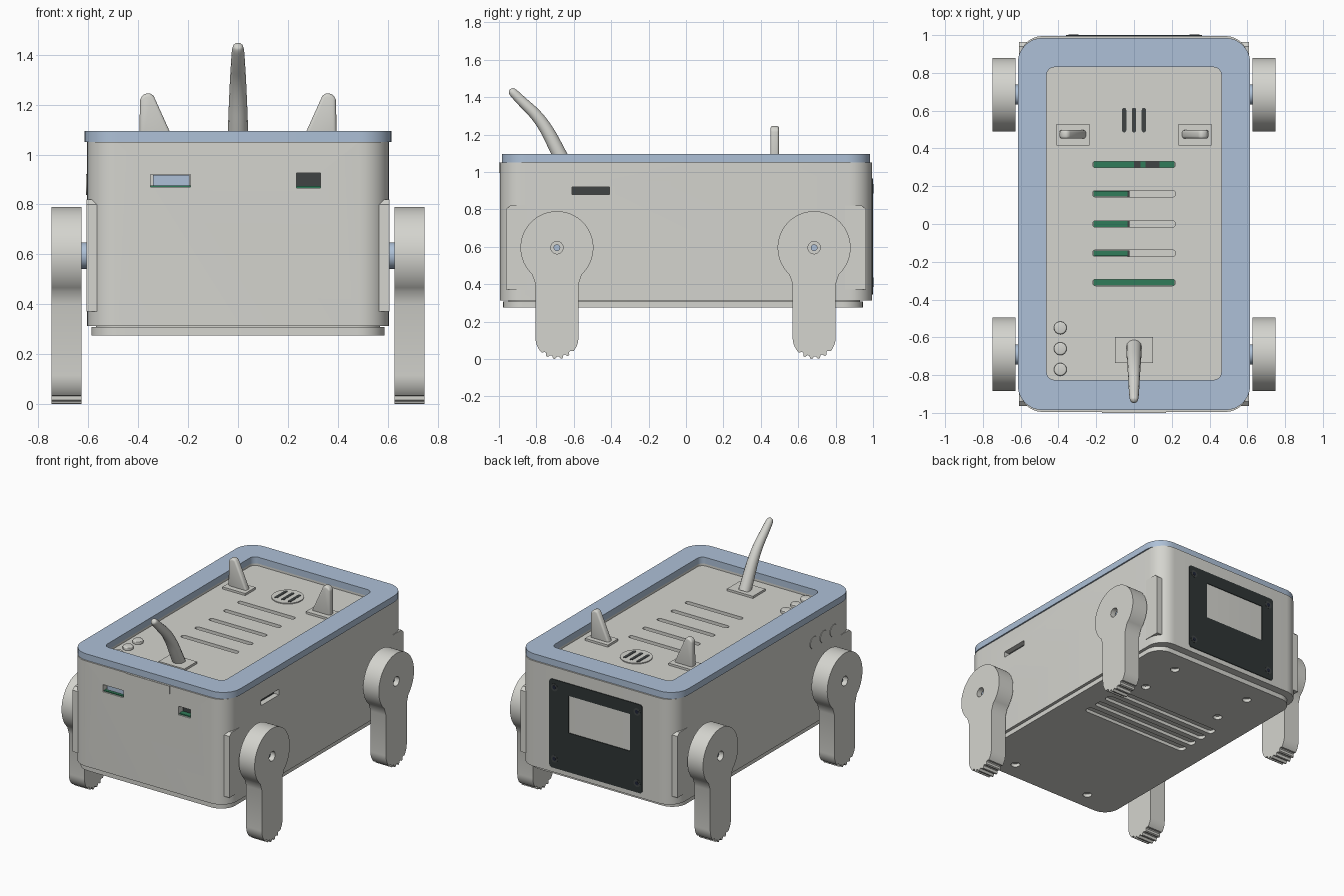
import bpy, bmesh
from math import sin, cos, pi, radians

old = bpy.data.objects.get("Cube")
if old:
    bpy.data.objects.remove(old, do_unlink=True)


def material(name, r, g, b):
    m = bpy.data.materials.new(name)
    m.use_nodes = True
    m.diffuse_color = (r, g, b, 1)
    node = next(n for n in m.node_tree.nodes if n.type == 'BSDF_PRINCIPLED')
    node.inputs["Base Color"].default_value = (r, g, b, 1)
    node.inputs["Roughness"].default_value = 0.6
    return m


GREY = material("warm grey", .66, .66, .62)
BLUE = material("pale blue", .42, .53, .68)
GREEN = material("board green", .03, .2, .1)
DARK = material("charcoal", .05, .056, .056)
PANEL = material("dark panel", .028, .036, .036)
NAVY = material("screen navy", .014, .018, .036)


# Outlines in a plane
def arc(cx, cy, r, a0, a1, n):
    return [(cx + r * cos(radians(a0 + (a1 - a0) * i / n)),
             cy + r * sin(radians(a0 + (a1 - a0) * i / n))) for i in range(n + 1)]


def circle(cx, cy, r, n=32):
    return arc(cx, cy, r, 0, 360, n)[:-1]


def rect(x0, x1, y0, y1, r=0):
    if not r:
        return [(x0, y0), (x1, y0), (x1, y1), (x0, y1)]
    pts = []
    for i, (x, y) in enumerate([(x1 - r, y1 - r), (x0 + r, y1 - r), (x0 + r, y0 + r), (x1 - r, y0 + r)]):
        pts += arc(x, y, r, 90 * i, 90 * i + 90, 8)
    return pts


# Extrude outlines along an axis: 0 (y, z), 1 (x, z), 2 (x, y)
def prism(name, mat, axis, shapes, bevel=0):
    bm = bmesh.new()
    for outline, lo, hi in shapes:
        def place(u, v, w):
            return [(w, u, v), (u, w, v), (u, v, w)][axis]
        rings = [[bm.verts.new(place(u, v, w)) for u, v in outline] for w in (lo, hi)]
        bm.faces.new(rings[0])
        bm.faces.new(rings[1])
        n = len(outline)
        for i in range(n):
            j = (i + 1) % n
            bm.faces.new((rings[0][i], rings[0][j], rings[1][j], rings[1][i]))
    bmesh.ops.recalc_face_normals(bm, faces=bm.faces[:])
    me = bpy.data.meshes.new(name)
    bm.to_mesh(me)
    bm.free()
    me.materials.append(mat)
    ob = bpy.data.objects.new(name, me)
    bpy.context.collection.objects.link(ob)
    if bevel:
        mod = ob.modifiers.new("Bevel", 'BEVEL')
        mod.width, mod.segments, mod.limit_method = bevel, 3, 'ANGLE'
        apply(ob, mod)
    return smooth(ob)


def select(ob):
    bpy.ops.object.select_all(action='DESELECT')
    ob.select_set(True)
    bpy.context.view_layer.objects.active = ob


def apply(ob, mod):
    select(ob)
    bpy.ops.object.modifier_apply(modifier=mod.name)


def smooth(ob):
    select(ob)
    bpy.ops.object.shade_smooth_by_angle(angle=radians(30))
    return ob


def cut(ob, axis, shapes):
    cutter = prism("cutter", ob.data.materials[0], axis, shapes)
    cutter.hide_render = True
    mod = ob.modifiers.new("Cut", 'BOOLEAN')
    mod.operation, mod.solver, mod.object = 'DIFFERENCE', 'EXACT', cutter
    apply(ob, mod)
    bpy.data.objects.remove(cutter, do_unlink=True)
    smooth(ob)


TOP = 1.035  # height of the recessed top panel

# Body shell with recessed top, vents and ports
body = prism("body", GREY, 2, [(rect(-.605, .605, -.995, .995, .12), .312, 1.05)])
cut(body, 2, [(rect(-.462, .462, -.825, .83, .04), TOP, 1.2)])
vents = [-.31, -.155, 0, .16, .315]
cut(body, 2, [(rect(-.22, .22, y - .017, y + .017, .0165), TOP - .05, 1.2) for y in vents])
cut(body, 1, [(rect(-.35, -.19, .87, .92), -1.2, -.94), (rect(.235, .33, .865, .925), -1.2, -.94)])
cut(body, 0, [(rect(-.61, -.41, .88, .92), .56, .8)])

# Lid frame
lid = prism("lid_frame", BLUE, 2, [(rect(-.615, .615, -.985, .985, .13), 1.05, 1.095)])
cut(lid, 2, [(rect(-.462, .462, -.825, .83, .04), .9, 1.2)])

# Base plate with vents and screw holes
base = prism("base_plate", GREY, 2, [(rect(-.588, .588, -.978, .945, .11), .275, .308)])
prism("base_seam", GREY, 2, [(rect(-.57, .57, -.95, .93, .1), .306, .314)])
cut(base, 2, [(rect(-.42, .42, y - .03, y + .03, .025), .2, .298) for y in (.02, .12, .22, .32)])
cut(base, 2, [(circle(x, y, .03, 20), .2, .298) for x in (-.31, .31) for y in (-.85, .49, .79)])

# Circuit boards seen through the vents and ports
z = TOP - .05
prism("vent_boards", GREEN, 2,
      [(rect(-.215, .215 if abs(y) > .2 else -.035, y - .015, y + .015), z, z + .008) for y in vents])
prism("vent_chips", DARK, 2,
      [(rect(-.035, -.025, y - .016, y + .016), z, z + .012) for y in vents[1:4]]
      + [(rect(.06, .135, .3, .33), z, z + .015), (rect(0, .035, .3, .33), z, z + .015)])
prism("port_boards", GREEN, 2,
      [(rect(-.35, -.19, -.985, -.94), .87, .876), (rect(.235, .33, -.985, -.94), .865, .873)])
prism("left_port_connector", BLUE, 1, [(rect(-.34, -.195, .876, .918), -.965, -.939)])
prism("right_port_connector", DARK, 1, [(rect(.235, .33, .873, .925), -.947, -.939)])
prism("side_port_back", DARK, 0, [(rect(-.61, -.41, .88, .92), .559, .567)])

# Front latch and corner ribs
prism("front_latch", GREY, 1, [(rect(-.17, .17, .993, 1.049), -1, -.97)])
ribs = []
for s in (-1, 1):
    rib = [(s * .85, .37), (s * .963, .37), (s * .963, .8), (s * .94, .82), (s * .85, .82)]
    ribs += [(rib, .54, .608), (rib, -.608, -.54)]
prism("corner_ribs", GREY, 0, ribs)

# Rear display
panel = prism("display_panel", PANEL, 1, [(rect(-.36, .36, .345, .965, .02), .985, 1)])
cut(panel, 1, [(rect(-.265, .21, .62, .88), .992, 1.1)])
prism("display_screen", NAVY, 1, [(rect(-.265, .21, .62, .88), .988, .994)])
corners = [(x, v) for x in (-.32, .32) for v in (.41, .91)]
prism("display_screw_rims", DARK, 1, [(circle(x, v, .026, 20), .99, 1.002) for x, v in corners])
prism("display_screws", NAVY, 1, [(circle(x, v, .013, 16), .99, 1.003) for x, v in corners])

# Speaker, buttons and mounting plates on the top panel
prism("speaker_disc", GREY, 2, [(circle(0, .55, .103, 48), TOP - .005, TOP + .006)])
prism("speaker_slots", DARK, 2,
      [(rect(x - .011, x + .011, .485, .615, .0105), TOP, TOP + .008) for x in (-.052, 0, .052)])
rows = (-.77, -.66, -.55)
prism("top_buttons", GREY, 2, [(circle(-.39, y, .034, 24), TOP - .01, TOP + .022) for y in rows], .008)
prism("side_buttons", GREY, 0, [(circle(y, .88, .042, 24), -.609, -.6) for y in rows])
prism("ear_plates", GREY, 2,
      [(rect(s * .323 - .088, s * .323 + .088, .415, .53), TOP - .005, TOP + .015) for s in (-1, 1)])
prism("tail_plate", GREY, 2, [(rect(-.1, .1, -.735, -.598), TOP - .005, TOP + .015)])

# Ears
for side, s in (("left", 1), ("right", -1)):
    shape = [(.25, 1.04), (.395, 1.04), (.393, 1.225), (.378, 1.24), (.355, 1.248), (.338, 1.235)]
    prism(side + "_ear", GREY, 1, [([(s * x, v) for x, v in shape], .452, .497)], .012)

# Tail
curve = bpy.data.curves.new("tail", 'CURVE')
curve.dimensions, curve.bevel_depth, curve.bevel_resolution = '3D', 1, 5
curve.use_fill_caps = True
path = [(-.65, 1.04, .041), (-.69, 1.12, .04), (-.74, 1.22, .036), (-.8, 1.305, .032), (-.87, 1.37, .028),
        (-.915, 1.415, .025), (-.93, 1.43, .022), (-.938, 1.438, .016), (-.941, 1.441, .004)]
spline = curve.splines.new('NURBS')
spline.points.add(len(path) - 1)
for p, (y, v, r) in zip(spline.points, path):
    p.co, p.radius = (0, y, v, 1), r
spline.use_endpoint_u, spline.order_u, spline.resolution_u = True, 3, 6
tail = bpy.data.objects.new("tail", curve)
bpy.context.collection.objects.link(tail)
curve.materials.append(GREY)
select(tail)
bpy.ops.object.convert(target='MESH')
smooth(bpy.context.view_layer.objects.active)


# Legs: round hip, straight shank and toothed foot
def leg_outline(y):
    pts = arc(y, .595, .195, -47, 227, 48) + [(y - .115, .4)]
    for i in range(37):
        a = radians(180 + 5 * i)
        r = .101 if 7 < i < 29 and i % 4 > 1 else .115
        pts.append((y + r * cos(a), .115 + r * sin(a)))
    return pts + [(y + .115, .4)]


for side, s in (("left", 1), ("right", -1)):
    for end, y in (("front", -.69), ("back", .685)):
        name = end + "_" + side
        leg = prism(name + "_leg", GREY, 0, [(leg_outline(y), s * .627, s * .748)])
        cut(leg, 0, [(circle(y, .595, .033), s * .71, s * .8)])
        prism(name + "_pin", BLUE, 0, [(circle(y, .595, .018, 20), s * .7, s * .722)])
        prism(name + "_hub", BLUE, 0, [(circle(y, .595, .053), s * .6, s * .63)])
